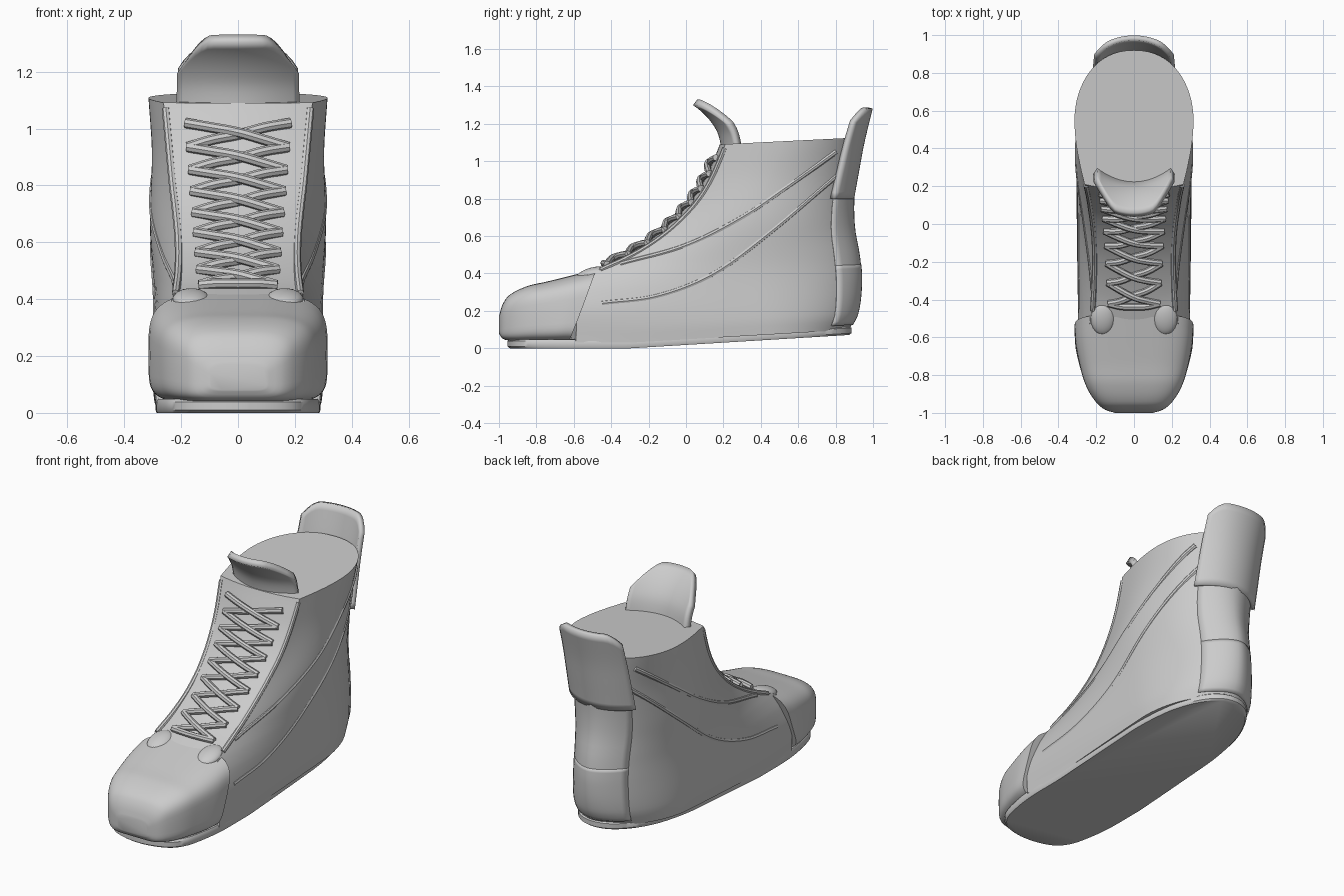
import bpy, bmesh, math

cube = bpy.data.objects.get("Cube")
if cube:
    bpy.data.objects.remove(cube)

grey = bpy.data.materials.new("light grey")
grey.use_nodes = True
COLOR = (0.6, 0.6, 0.6, 1)
grey.diffuse_color = COLOR
grey.node_tree.nodes["Principled BSDF"].inputs["Base Color"].default_value = COLOR


def curve_at(keys, t):
    """Smooth interpolation through (t, value) keys."""
    if t <= keys[0][0]:
        return keys[0][1]
    if t >= keys[-1][0]:
        return keys[-1][1]
    i = max(k for k in range(len(keys) - 1) if keys[k][0] <= t)
    (t0, a), (t1, b) = keys[i], keys[i + 1]

    def slope(k):
        p, q = keys[max(k - 1, 0)], keys[min(k + 1, len(keys) - 1)]
        return (q[1] - p[1]) / (q[0] - p[0]) * (t1 - t0)
    u = (t - t0) / (t1 - t0)
    return (a * (1 + 2 * u) * (1 - u) ** 2 + slope(i) * u * (1 - u) ** 2
            + b * u * u * (3 - 2 * u) + slope(i + 1) * u * u * (u - 1))


def finish(obj, angle=40):
    obj.data.materials.append(grey)
    bpy.ops.object.select_all(action='DESELECT')
    obj.select_set(True)
    bpy.context.view_layer.objects.active = obj
    bpy.ops.object.shade_smooth_by_angle(angle=math.radians(angle))
    return obj


def loft(name, rings, closed=True, thickness=0):
    """Skin a list of point rings; closed rings get end caps."""
    bm = bmesh.new()
    vs = [[bm.verts.new(p) for p in r] for r in rings]
    n = len(rings[0])
    for a, b in zip(vs, vs[1:]):
        for i in range(n if closed else n - 1):
            j = (i + 1) % n
            bm.faces.new((a[i], a[j], b[j], b[i]))
    if closed:
        bm.faces.new(vs[0][::-1])
        bm.faces.new(vs[-1])
    bmesh.ops.recalc_face_normals(bm, faces=bm.faces)
    me = bpy.data.meshes.new(name)
    bm.to_mesh(me)
    bm.free()
    obj = bpy.data.objects.new(name, me)
    bpy.context.collection.objects.link(obj)
    if thickness:
        mod = obj.modifiers.new("thickness", 'SOLIDIFY')
        mod.thickness, mod.offset = thickness, 0
    return finish(obj)


def tube(name, points, radius):
    """Smooth cord through the points, turned into a mesh."""
    cu = bpy.data.curves.new(name, 'CURVE')
    cu.dimensions = '3D'
    cu.bevel_depth, cu.bevel_resolution, cu.resolution_u = radius, 2, 4
    cu.use_fill_caps = True
    sp = cu.splines.new('BEZIER')
    sp.bezier_points.add(len(points) - 1)
    for bp, p in zip(sp.bezier_points, points):
        bp.co = p
        bp.handle_left_type = bp.handle_right_type = 'AUTO'
    obj = bpy.data.objects.new(name, cu)
    bpy.context.collection.objects.link(obj)
    bpy.ops.object.select_all(action='DESELECT')
    obj.select_set(True)
    bpy.context.view_layer.objects.active = obj
    bpy.ops.object.convert(target='MESH')
    return finish(bpy.context.object)


# Outline controls of the upper by height: front, back, widths, start and fullness of the heel
FRONT = [(.03, -.62), (.3, -.6), (.4, -.55), (.43, -.46), (.51, -.3), (.6, -.16),
         (.75, 0), (.9, .1), (1.05, .165), (1.09, .18)]
BACK = [(.03, .87), (.12, .915), (.3, .935), (.45, .925), (.6, .9), (.75, .895), (1.09, .92)]
FACING = [(.03, .288), (.2, .293), (.32, .265), (.42, .225), (.6, .215), (.8, .235), (1.09, .262)]
SIDE = [(.03, .297), (.12, .305), (.4, .298), (.65, .31), (.9, .303), (1.09, .315)]
HEEL = [(.03, .4), (.5, .34), (.8, .42), (1.09, .55)]
TAPER = [(.03, 1.12), (.5, 1.15), (.8, 1.05), (1.09, .9)]


def sole_z(y):
    return max(0, y + .3) * .06


def place(x, y, z):
    k = z / 1.09
    return (x, y, z + sole_z(y) * (1 - k) + .05 * (y - .18) * k ** 4)


def half_outline(z):
    f, b, wf, w, mid, p = (curve_at(k, z) for k in (FRONT, BACK, FACING, SIDE, HEEL, TAPER))
    pts = [(wf * i / 8, f + .03 * (i / 8) ** 2) for i in range(8)]
    f += .03
    for i in range(16):
        s = i / 16
        pts.append((wf + (w - wf) * math.sin(s * math.pi / 2), f + (mid - f) * s))
    for i in range(16):
        a = i / 16 * math.pi / 2
        pts.append((w * math.cos(a) ** p, mid + (b - mid) * math.sin(a)))
    return pts + [(0, b)]


def side_x(y, z):
    pts = half_outline(z)[8:]
    for (xa, ya), (xb, yb) in zip(pts, pts[1:]):
        if ya <= y <= yb:
            return xa + (xb - xa) * (y - ya) / max(yb - ya, 1e-6)
    return pts[0][0]


# Upper with closed ankle opening
rings = []
for i in range(45):
    z = .03 + 1.06 * i / 44
    h = half_outline(z)
    rings.append([place(x, y, z) for x, y in h + [(-x, y) for x, y in h[-2:0:-1]]])
loft("upper", rings)

# Toe cap: rounded box sections, rear edge leaning back
WIDTH = [(-1, .1), (-.985, .15), (-.95, .195), (-.88, .243), (-.8, .274), (-.65, .308), (-.56, .315)]
TOP = [(-1, .17), (-.985, .225), (-.95, .28), (-.85, .332), (-.75, .355), (-.6, .392), (-.56, .402)]
LOW = [(-1, .08), (-.985, .055), (-.95, .042), (-.85, .037), (-.56, .035)]
rings = []
for i in range(25):
    y = -1 + .44 * (i / 24) ** 1.6
    w, t, lo = (curve_at(k, y) for k in (WIDTH, TOP, LOW))
    ring = []
    for j in range(64):
        c, s = math.cos(j * math.pi / 32), math.sin(j * math.pi / 32)
        power = .55 if s > 0 else .36
        x = w * math.copysign(abs(c) ** power, c)
        z = (t + lo) / 2 + (t - lo) / 2 * math.copysign(abs(s) ** power, s)
        lean = max(0, (y + .8) / .24) * (z - .2) * .4
        ring.append((x, y + lean, z + max(0, lean) * .25))
    rings.append(ring)
loft("toe_cap", rings)

# Sole slab rising toward the heel, rounded at both ends
EDGE = [(-.955, .03), (-.945, .09), (-.92, .16), (-.88, .21), (-.8, .25), (-.6, .285), (-.4, .29),
        (.2, .288), (.4, .282), (.6, .25), (.72, .205), (.8, .155), (.85, .105), (.875, .06), (.885, .02)]
half = []
for i in range(65):
    y = -.035 - .92 * math.cos(i / 64 * math.pi)
    half.append((curve_at(EDGE, y), y))
plan = half + [(-x, y) for x, y in reversed(half)]
loft("sole", [[(x * s, (y + .03) * s - .03, sole_z(y) + z) for x, y in plan]
              for z, s in ((0, .985), (.01, 1), (.038, 1), (.048, .985))])

# Tongue: curved flap leaning forward, rounded top corners
LEAN = [(1.03, .19), (1.15, .165), (1.22, .125), (1.28, .07), (1.325, .01)]
rings = []
for i in range(15):
    row = []
    for j in range(21):
        u = j / 10 - 1
        top = 1.315 - .11 * max(0, (abs(u) - .45) / .55) ** 1.7
        z = 1.03 + (top - 1.03) * i / 14
        row.append((.205 * u, curve_at(LEAN, z) + .025 + .075 * u * u, z))
    rings.append(row)
loft("tongue", rings, closed=False, thickness=.038)

# Heel pull tab wrapping the back, narrowing upward
TAB = [(.8, .885), (.95, .912), (1.1, .94), (1.29, .986)]
rings = []
for i in range(13):
    row = []
    for j in range(21):
        u = j / 10 - 1
        top = 1.285 - .07 * max(0, (abs(u) - .6) / .4) ** 2
        z = .8 + (top - .8) * i / 12
        wrap = .085 - .025 * i / 12
        row.append(((.212 - .01 * i / 12) * u, curve_at(TAB, z) - wrap * u * u - .02 * u ** 4, z))
    rings.append(row)
loft("heel_tab", rings, closed=False, thickness=.028)

# Heel counter strip and its lower patch, just proud of the upper
for name, z0, z1, grow in (("heel_strip", .06, .82, 1.002), ("heel_patch", .06, .4, 1.005)):
    rings = []
    for i in range(17):
        z = z0 + (z1 - z0) * i / 16
        mid = curve_at(HEEL, z)
        h = half_outline(z)[-8:]
        rings.append([place(x * grow, mid + (y - mid) * grow, z)
                      for x, y in h + [(-x, y) for x, y in h[-2::-1]]])
    loft(name, rings, closed=False, thickness=.008)

# Raised side seams as height over length
SEAMS = {"lower_seam": [(-.45, .24), (-.15, .28), (.15, .4), (.45, .62), (.8, .92)],
         "upper_seam": [(-.35, .45), (0, .55), (.3, .7), (.55, .87), (.8, 1.05)]}
for s, side in ((1, "left"), (-1, "right")):
    for name, path in SEAMS.items():
        pts = []
        for i in range(25):
            y = path[0][0] + (path[-1][0] - path[0][0]) * i / 24
            z = curve_at(path, y)
            level = (z - sole_z(y)) / (1 - sole_z(y) / 1.09)
            pts.append((s * (side_x(y, level) - .01), y, z))
        tube(f"{side}_{name}", pts, .015)
    # Piped edge of the lace facing
    tube(f"{side}_facing_edge", [(s * (curve_at(FACING, z) - .006), curve_at(FRONT, z) + .034, z)
                                 for z in (.42, .5, .6, .7, .8, .9, 1.0, 1.07)], .014)
    # Toe cap wing blending into the cap
    bpy.ops.mesh.primitive_uv_sphere_add(segments=20, ring_count=12, radius=1,
                                         location=(s * .165, -.5, .4))
    wing = bpy.context.object
    wing.name = f"{side}_toe_wing"
    wing.scale = (.065, .09, .032)
    wing.rotation_euler.x = math.radians(15)
    finish(wing)


# Laces crossing between neighbouring eyelet rows
def on_front(x, z, lift):
    y = curve_at(FRONT, z) + .03 * (x / curve_at(FACING, z)) ** 2
    return (x, y - lift * .8, z + lift * .6)


ROWS = [1.015, .93, .85, .775, .7, .63, .56, .5, .445]


def lace(name, za, zb, s, lift):
    pts = []
    for i, rise in enumerate((.008, .017, lift, .017, .008)):
        t = i / 4
        z = za + (zb - za) * t
        reach = .135 + .05 * (z - .44) / .58
        pts.append(on_front(s * reach * (2 * t - 1), z, rise))
    tube(name, pts, .018)


for i, (za, zb) in enumerate(zip(ROWS, ROWS[1:])):
    lace(f"lace_{i + 1}_over", za, zb, 1, .024)
    lace(f"lace_{i + 1}_under", za, zb, -1, .01)
lace("lace_bottom_bar", ROWS[-1], ROWS[-1], 1, .016)
